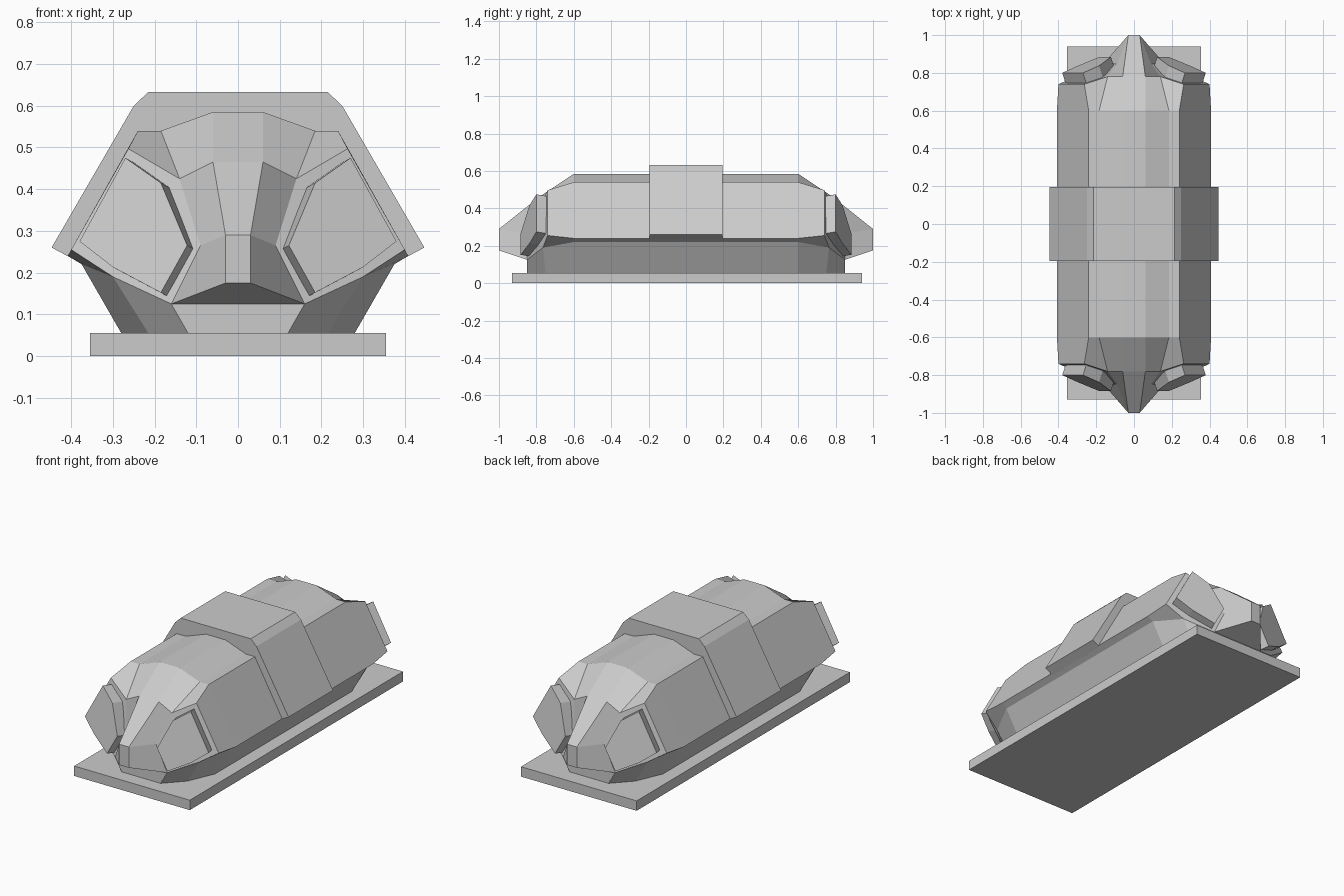
import bpy, bmesh
from mathutils import Vector

if "Cube" in bpy.data.objects:
    bpy.data.objects.remove(bpy.data.objects["Cube"])


def finish(name, bm):
    bmesh.ops.remove_doubles(bm, verts=bm.verts, dist=1e-4)
    bmesh.ops.recalc_face_normals(bm, faces=bm.faces)
    mesh = bpy.data.meshes.new(name)
    bm.to_mesh(mesh)
    bm.free()
    ob = bpy.data.objects.new(name, mesh)
    bpy.context.collection.objects.link(ob)
    return ob


def prism(name, pts, offset):
    """Flat polygon extruded along an offset vector."""
    bm = bmesh.new()
    face = bm.faces.new([bm.verts.new(p) for p in pts])
    new = bmesh.ops.extrude_face_region(bm, geom=[face], use_keep_orig=True)["geom"]
    bmesh.ops.translate(bm, vec=offset, verts=[v for v in new if isinstance(v, bmesh.types.BMVert)])
    return finish(name, bm)


# Base plate
prism("base_plate", [(-.355, -.93, 0), (.355, -.93, 0), (.355, .94, 0), (-.355, .94, 0)], (0, 0, .055))

# Hull and skirt: one quarter, repeated in x and y
section = [(0, .585), (.06, .585), (.185, .54), (.24, .54), (.408, .24), (.375, .22), (.28, .055)]
mid = [(x, 0, z) for x, z in section]
end = [(x, .6, z) for x, z in section]
ridge_c, ridge = (0, .78, .465), (.06, .78, .465)
tip_c, tip = (0, 1, .29), (.03, 1, .29)
chin_c, chin = (0, 1, .175), (.03, 1, .175)
lip_c, lip = (0, .85, .125), (.16, .85, .125)
brow, cheek = (.14, .78, .425), (.09, .848, .265)
shoulder, flank, jaw = (.263, .74, .497), (.4, .74, .255), (.3, .765, .19)
foot_c, foot, foot_side = (0, .85, .055), (.12, .85, .055), (.215, .75, .055)

faces = [(mid[i], mid[i + 1], end[i + 1], end[i]) for i in range(6)]
faces += [
    (end[0], end[1], ridge, ridge_c),
    (end[1], end[2], brow, ridge),
    (end[2], end[3], shoulder, brow),
    (end[3], end[4], flank, shoulder),
    (end[4], end[5], jaw, flank),
    (ridge_c, ridge, tip, tip_c),
    (ridge, brow, cheek, tip),
    (tip, cheek, lip, chin),
    (tip_c, tip, chin, chin_c),
    (chin_c, chin, lip, lip_c),
    (shoulder, flank, jaw, lip, cheek, brow),
    (lip_c, lip, foot, foot_c),
    (lip, jaw, foot_side, foot),
    (jaw, end[5], end[6], foot_side),
    ((0, 0, .055), mid[6], end[6], foot_side, foot, foot_c),
]
bm = bmesh.new()
for sx in (1, -1):
    for sy in (1, -1):
        for f in faces:
            bm.faces.new([bm.verts.new((x * sx, y * sy, z)) for x, y, z in f])
finish("hull", bm)

# Raised centre band
half = [(.215, .633), (.25, .6), (.447, .26), (.4, .235)]
outline = half + [(-x, z) for x, z in reversed(half)]
prism("centre_band", [(x, -.195, z) for x, z in outline], (0, .39, 0))

# Angled six-sided lamp panels at both ends
lamp = [(.27, .475), (.38, .275), (.30, .213), (.185, .152), (.122, .265), (.185, .415)]
for end_name, sy in (("front", -1), ("rear", 1)):
    for side, sx in (("right", 1), ("left", -1)):
        pts = []
        for x, z in lamp:
            n = .876 * x + .482 * z          # distance towards the outer edge
            pts.append((x * sx, sy * (.8 + .365 * (.4655 - n)), z))
        back = Vector((-.3 * sx, -.94 * sy, -.165)) * .065
        prism(f"{end_name}_{side}_lamp", pts, back)
